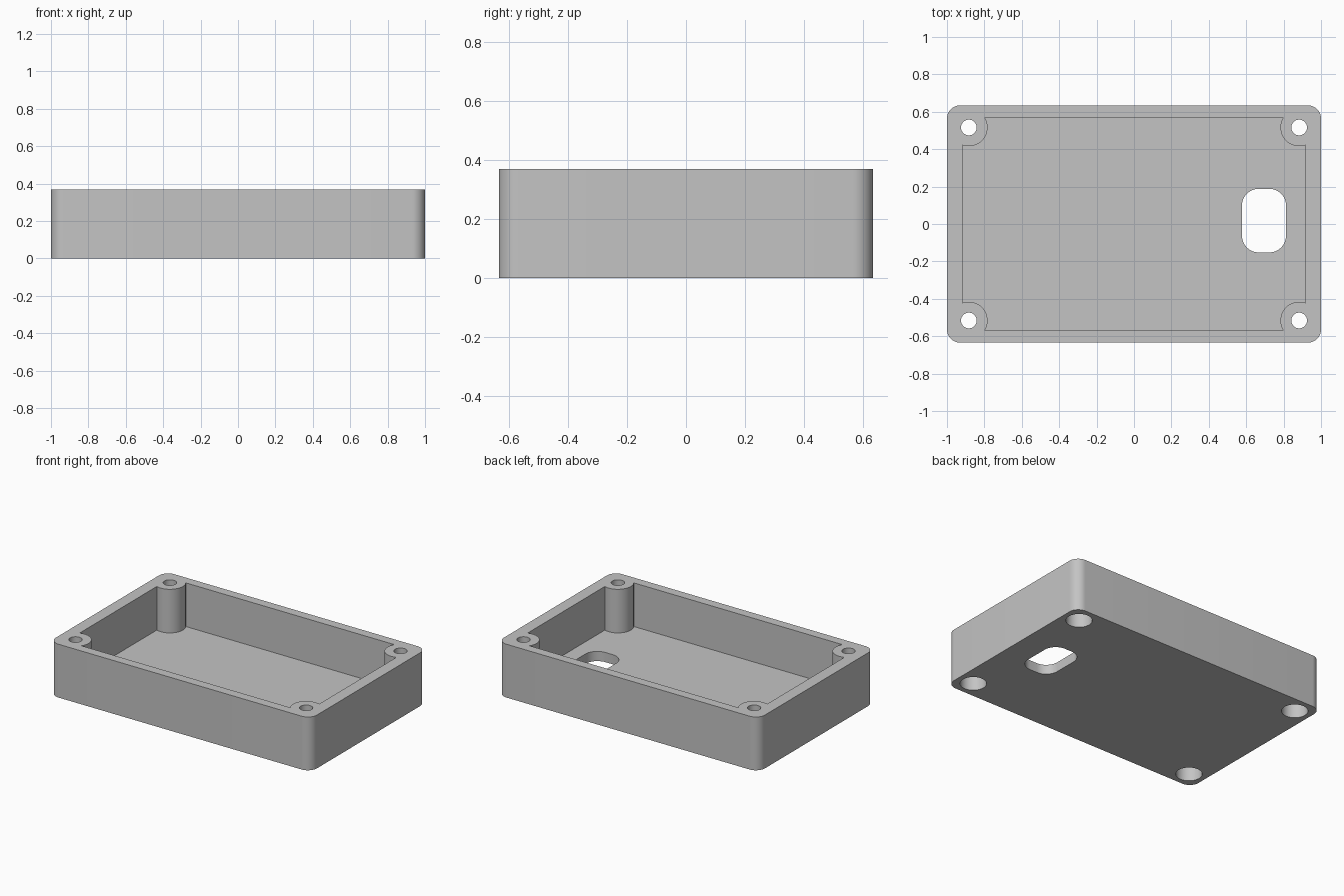
import bpy
import bmesh
from math import sin, cos, atan2, sqrt, radians, pi
from mathutils import Vector

cube = bpy.data.objects.get("Cube")
if cube:
    bpy.data.objects.remove(cube, do_unlink=True)

# Main dimensions
HALF_X, HALF_Y, HEIGHT = 1.0, 0.634, 0.369
CORNER = 0.07
IN_X, IN_Y, FLOOR = 0.917, 0.57, 0.067
BOSS_X, BOSS_Y, BOSS_R = 0.883, 0.516, 0.1
HOLE_R, BORE_R, BORE_DEPTH = 0.042, 0.083, 0.2
QUADRANTS = [(1, 1), (-1, 1), (-1, -1), (1, -1)]

grey = bpy.data.materials.new("grey_plastic")
grey.use_nodes = True
grey.diffuse_color = (0.55, 0.55, 0.55, 1)
grey.node_tree.nodes["Principled BSDF"].inputs["Base Color"].default_value = (0.55, 0.55, 0.55, 1)


def arc(cx, cy, r, start, end, steps):
    angles = [start + (end - start) * i / steps for i in range(steps + 1)]
    return [(cx + r * cos(a), cy + r * sin(a)) for a in angles]


def rounded_rect(hx, hy, r, cx=0, cy=0, steps=12):
    points = []
    for i, (sx, sy) in enumerate(QUADRANTS):
        points += arc(cx + sx * (hx - r), cy + sy * (hy - r), r,
                      i * pi / 2, (i + 1) * pi / 2, steps)
    return points


def circle(cx, cy, r, steps=48):
    return arc(cx, cy, r, 0, 2 * pi, steps)[:-1]


def cavity_outline():
    # Rectangle whose corners are bitten away by the round screw bosses
    dx, dy = IN_X - BOSS_X, IN_Y - BOSS_Y
    start = atan2(-sqrt(BOSS_R ** 2 - dx ** 2), dx) + 2 * pi
    end = atan2(dy, -sqrt(BOSS_R ** 2 - dy ** 2))
    bite = arc(BOSS_X, BOSS_Y, BOSS_R, start, end, 24)
    points = []
    for sx, sy in QUADRANTS:
        corner = [(sx * x, sy * y) for x, y in bite]
        points += corner if sx * sy > 0 else corner[::-1]
    return points


def prism(name, outline, z0, z1):
    mesh = bpy.data.meshes.new(name)
    bm = bmesh.new()
    base = bm.faces.new([bm.verts.new((x, y, z0)) for x, y in outline])
    top = bmesh.ops.extrude_face_region(bm, geom=[base])["geom"]
    moved = [v for v in top if isinstance(v, bmesh.types.BMVert)]
    bmesh.ops.translate(bm, verts=moved, vec=Vector((0, 0, z1 - z0)))
    bmesh.ops.recalc_face_normals(bm, faces=bm.faces)
    bm.to_mesh(mesh)
    bm.free()
    mesh.materials.append(grey)
    obj = bpy.data.objects.new(name, mesh)
    bpy.context.collection.objects.link(obj)
    return obj


def cut(target, cutter):
    cutter.hide_render = True
    mod = target.modifiers.new("cut", 'BOOLEAN')
    mod.operation, mod.solver, mod.object = 'DIFFERENCE', 'EXACT', cutter
    bpy.context.view_layer.objects.active = target
    bpy.ops.object.modifier_apply(modifier=mod.name)
    bpy.data.objects.remove(cutter, do_unlink=True)


# Open tray with rounded outer corners and four corner bosses
tray = prism("enclosure_tray", rounded_rect(HALF_X, HALF_Y, CORNER), 0, HEIGHT)
cut(tray, prism("cavity_cutter", cavity_outline(), FLOOR, HEIGHT + 0.1))

# Rounded cable opening in the floor
cut(tray, prism("slot_cutter", rounded_rect(0.118, 0.17, 0.09, 0.695, 0.018), -0.1, FLOOR + 0.1))

# Screw holes, widened from below
for sx, sy in QUADRANTS:
    x, y = sx * BOSS_X, sy * BOSS_Y
    cut(tray, prism("bore_cutter", circle(x, y, BORE_R), -0.1, BORE_DEPTH))
    cut(tray, prism("hole_cutter", circle(x, y, HOLE_R), BORE_DEPTH - 0.05, HEIGHT + 0.1))

# Smooth the curved walls, keep the edges sharp
bpy.ops.object.select_all(action='DESELECT')
tray.select_set(True)
bpy.context.view_layer.objects.active = tray
bpy.ops.object.shade_smooth_by_angle(angle=radians(30))
